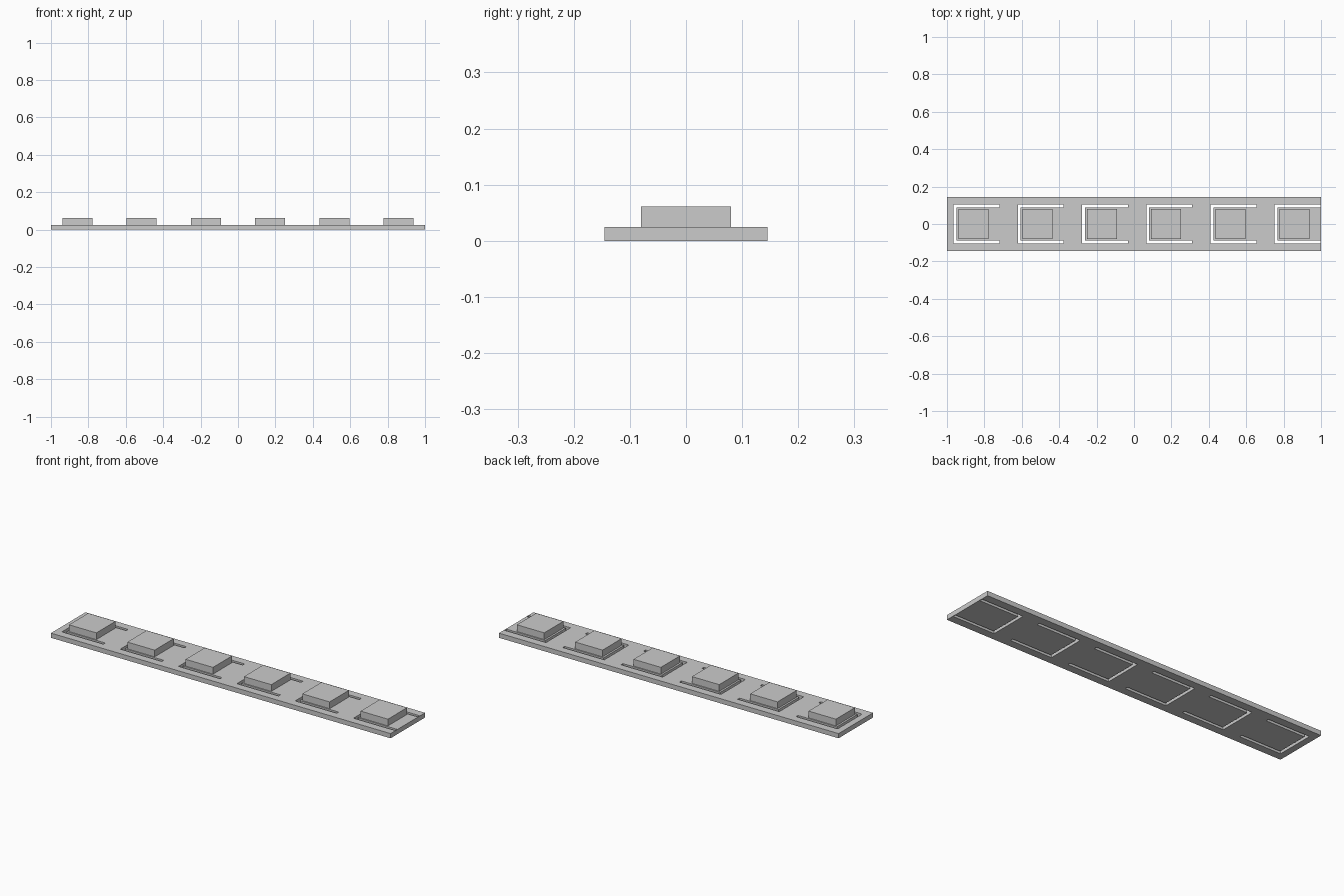
import bpy, bmesh

COUNT, PITCH = 6, 0.3435
PLATE_TOP, KEY_TOP = 0.025, 0.061
SLOT_START, SLOT_LENGTH, SLOT_WIDTH = -0.965, 0.245, 0.016
SLOT_OUTER = 0.103
SLOT_INNER = SLOT_OUTER - SLOT_WIDTH
KEY_START, KEY_SIZE = -0.939, 0.161

cube = bpy.data.objects.get("Cube")
if cube:
    bpy.data.objects.remove(cube, do_unlink=True)

grey = bpy.data.materials.new("plain grey")
grey.use_nodes = True
colour = (0.6, 0.6, 0.6, 1)
grey.diffuse_color = colour
grey.node_tree.nodes["Principled BSDF"].inputs["Base Color"].default_value = colour


def finish(name, bm):
    bmesh.ops.recalc_face_normals(bm, faces=bm.faces)
    mesh = bpy.data.meshes.new(name)
    bm.to_mesh(mesh)
    bm.free()
    mesh.materials.append(grey)
    obj = bpy.data.objects.new(name, mesh)
    bpy.context.collection.objects.link(obj)
    return obj


def in_slot(x, y):
    """True inside one of the C-shaped slots, which open towards +x."""
    for i in range(COUNT):
        along = x - SLOT_START - i * PITCH
        if 0 < along < SLOT_LENGTH and abs(y) < SLOT_OUTER:
            return along < SLOT_WIDTH or abs(y) > SLOT_INNER
    return False


# Base plate: a grid of cells with the slots left out, extruded to thickness
xs = [-1, 1]
for i in range(COUNT):
    start = SLOT_START + i * PITCH
    xs += [start, start + SLOT_WIDTH, start + SLOT_LENGTH]
xs.sort()
ys = [-0.145, -SLOT_OUTER, -SLOT_INNER, SLOT_INNER, SLOT_OUTER, 0.145]

bm = bmesh.new()
grid = [[bm.verts.new((x, y, 0)) for y in ys] for x in xs]
for i in range(len(xs) - 1):
    for j in range(len(ys) - 1):
        if not in_slot((xs[i] + xs[i + 1]) / 2, (ys[j] + ys[j + 1]) / 2):
            bm.faces.new((grid[i][j], grid[i + 1][j],
                          grid[i + 1][j + 1], grid[i][j + 1]))
bmesh.ops.delete(bm, geom=[v for v in bm.verts if not v.link_faces], context='VERTS')
top = bmesh.ops.extrude_face_region(bm, geom=bm.faces[:], use_keep_orig=True)
bmesh.ops.translate(bm, vec=(0, 0, PLATE_TOP),
                    verts=[g for g in top["geom"] if isinstance(g, bmesh.types.BMVert)])
finish("base_plate", bm)

# Raised square key on each flexible tongue
for i in range(COUNT):
    bm = bmesh.new()
    bmesh.ops.create_cube(bm, size=1)
    bmesh.ops.scale(bm, vec=(KEY_SIZE, KEY_SIZE, KEY_TOP - PLATE_TOP), verts=bm.verts)
    key = finish(f"key_{i + 1}", bm)
    key.location = (KEY_START + KEY_SIZE / 2 + i * PITCH, 0, (KEY_TOP + PLATE_TOP) / 2)
